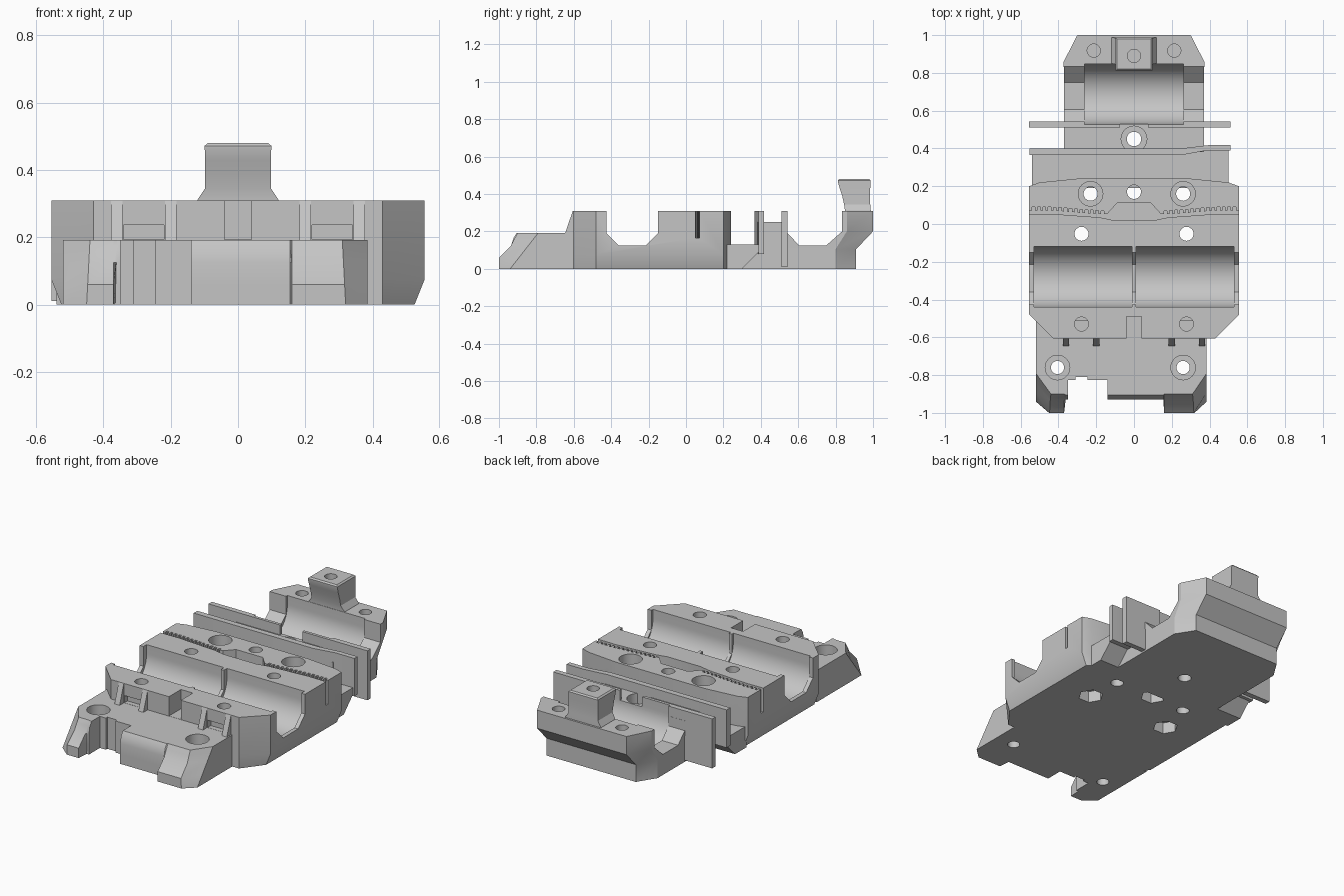
import bpy, bmesh, math

if "Cube" in bpy.data.objects:
    bpy.data.objects.remove(bpy.data.objects["Cube"])

grey = bpy.data.materials.new("plain_grey")
grey.diffuse_color = (0.56, 0.56, 0.56, 1)
grey.use_nodes = True
grey.node_tree.nodes["Principled BSDF"].inputs["Base Color"].default_value = grey.diffuse_color


def loft(name, rings):
    """Closed solid through rings of matching 3D points."""
    bm = bmesh.new()
    vs = [[bm.verts.new(p) for p in r] for r in rings]
    n = len(rings[0])
    bm.faces.new(vs[0])
    bm.faces.new(vs[-1])
    for a, b in zip(vs, vs[1:]):
        for i in range(n):
            j = (i + 1) % n
            bm.faces.new((a[i], a[j], b[j], b[i]))
    bmesh.ops.recalc_face_normals(bm, faces=bm.faces)
    me = bpy.data.meshes.new(name)
    bm.to_mesh(me)
    bm.free()
    me.materials.append(grey)
    ob = bpy.data.objects.new(name, me)
    bpy.context.collection.objects.link(ob)
    return ob


def up(name, pts, z0, z1):
    return loft(name, [[(x, y, z) for x, y in pts] for z in (z0, z1)])


def along(name, pts, x0, x1):
    return loft(name, [[(x, y, z) for y, z in pts] for x in (x0, x1)])


def box(name, x0, x1, y0, y1, z0, z1):
    return up(name, [(x0, y0), (x1, y0), (x1, y1), (x0, y1)], z0, z1)


def hole(x, y, r, z0, z1, n=32):
    return up("cutter", [(x + r * math.cos(2 * math.pi * i / n),
                          y + r * math.sin(2 * math.pi * i / n)) for i in range(n)], z0, z1)


def cradle(yc, r, x0, x1):
    """Round-bottomed bearing pocket."""
    arc = [(yc + r * math.cos(math.pi * (1 + i / 32)), 0.255 + r * math.sin(math.pi * (1 + i / 32)))
           for i in range(33)]
    return along("cutter", [(yc - r, 0.5)] + arc + [(yc + r, 0.5)], x0, x1)


def cut(ob, cutters):
    for c in cutters:
        m = ob.modifiers.new("cut", 'BOOLEAN')
        m.operation, m.solver, m.object = 'DIFFERENCE', 'EXACT', c
        bpy.context.view_layer.update()
        ev = ob.evaluated_get(bpy.context.evaluated_depsgraph_get())
        me = bpy.data.meshes.new_from_object(ev)
        ob.modifiers.clear()
        if len(me.polygons):
            ob.data = me
        bpy.data.objects.remove(c)


# front mounting plate with sloped feet and slanted corners
low = [(-.52, -.51), (-.52, -.94), (-.45, -1), (-.37, -1), (-.365, -.93),
       (.155, -.93), (.16, -1), (.32, -1), (.385, -.94), (.385, -.51)]
top = [(-.52, -.51), (-.52, -.79), (-.44, -.9), (-.37, -.9), (-.36, -.9),
       (.155, -.9), (.16, -.9), (.31, -.9), (.385, -.79), (.385, -.51)]


def plate_ring(z, foot_y, mid_y):
    t, r = z / .192, []
    for a, b in zip(low, top):
        x, y = a[0] + (b[0] - a[0]) * t, a[1] + (b[1] - a[1]) * t
        y = foot_y if a[1] == -1 else mid_y if a[1] == -.93 else y
        r.append((x, y, z))
    return r


plate = loft("front_plate", [plate_ring(*p) for p in (
    (0, -1, -.93), (.06, -1, -.93), (.125, -.935, -.93), (.165, -.915, -.922), (.192, -.9, -.905))])
cuts = [box("cutter", -.35, -.14, -1.1, -.825, -.1, .4),
        box("cutter", -.31, -.245, -.9, -.81, -.1, .4)]
for x in (-.405, .26):
    cuts += [hole(x, -.76, .035, -.1, .4), hole(x, -.76, .065, .1, .4)]
cut(plate, cuts)

# main body, lower side edges bevelled
half = [(.43, -.605), (.555, -.48), (.555, .2), (.5, .22), (.3, .24)]


def body_ring(z, w):
    r = [(min(x, w), y, z) for x, y in half]
    return r + [(-x, y, z) for x, y, z in reversed(r)]


body = loft("main_body", [body_ring(0, .525), body_ring(.075, .555), body_ring(.31, .555)])

# two bearing cradles with faceted end and middle openings
lip = [(-.425, .5), (-.425, .19), (-.36, .125), (-.215, .125), (-.15, .19), (-.15, .5)]
cuts = [cradle(-.28, .16, -.53, -.01), cradle(-.28, .16, .01, .53),
        along("cutter", lip, -.7, -.528), along("cutter", lip, .528, .7),
        along("cutter", lip, -.013, .013),
        box("cutter", -.04, .04, -.7, -.49, .193, .5)]


# toothed belt slot with a wider pocket in the centre
def slot_y(x):
    return .035 + .02 * min(1, max(0, (abs(x) - .18) / .25))


far = [(.09, .11), (.14, .055)]
for i in range(14):
    x = .16 + i * .028
    y = slot_y(x) + .017
    far += [(x, y), (x, y + .018), (x + .015, y + .018), (x + .015, y)]
far.append((.7, .073))
near = [(.11, .02), (.18, .035), (.43, .053), (.7, .05)]
side = near + far[::-1]
cuts.append(up("cutter", side + [(-x, y) for x, y in reversed(side)], .165, .5))

# body screw holes, counterbores, nut traps and strap pockets
for s in (-1, 1):
    cuts += [hole(s * .278, -.052, .037, -.1, .5), hole(s * .278, -.052, .072, -.1, .07, 6),
             hole(s * .278, -.53, .037, .16, .5),
             hole(.015 + s * .245, .16, .037, -.1, .5), hole(.015 + s * .245, .16, .065, .17, .5),
             box("cutter", min(s * .22, s * .34), max(s * .22, s * .34), -.7, -.575, .193, .237)]
cuts += [hole(0, .17, .037, -.1, .5), hole(0, .17, .072, -.1, .07, 6)]
cut(body, cuts)

# sloped ribs on the front of the body
for i, x in enumerate((-.36, -.2, .2, .36)):
    along(f"front_rib_{i + 1}", [(-.6, .18), (-.65, .18), (-.605, .31), (-.6, .31)], x - .017, x + .017)

# cable channel behind the body
along("channel_floor", [(.19, 0), (.3, 0), (.4, .1), (.4, .13), (.19, .13)], -.54, .5)
up("channel_wall", [(-.553, .365), (.25, .365), (.38, .388), (.51, .388),
                    (.51, .418), (.4, .418), (.25, .4), (-.553, .4)], .08, .31)

# rear bridge and its central screw recess
bridge = box("rear_bridge", -.37, .37, .3, .53, 0, .25)
cut(bridge, [box("cutter", -.5, .5, .2, .382, .128, .5), cradle(.688, .16, -.262, .262),
             hole(0, .45, .038, -.1, .5), hole(0, .45, .068, .19, .5)])

# thin cross plate
cross = box("cross_plate", -.555, .512, .51, .542, .01, .31)
cut(cross, [cradle(.688, .16, -.262, .262), box("cutter", -.075, .075, .4, .6, .19, .5)])

# rear bearing block with undercut back
plan_low = [(.37, .525), (.37, .8), (.3, .91)]
plan_top = [(.372, .525), (.372, .86), (.3, 1)]


def mirrored(p, z):
    return [(x, y, z) for x, y in p] + [(-x, y, z) for x, y in reversed(p)]


rear = loft("rear_block", [mirrored(plan_low, 0), mirrored(plan_low, .105),
                           mirrored(plan_top, .2), mirrored(plan_top, .31)])
rear_lip = [(.5, .5), (.5, .25), (.543, .25), (.543, .19), (.605, .125),
            (.75, .125), (.835, .2), (.835, .5)]
cut(rear, [cradle(.688, .16, -.262, .262),
           along("cutter", rear_lip, -.6, -.26), along("cutter", rear_lip, .26, .6),
           box("cutter", -.3, .3, .4, .543, .25, .5),
           hole(-.213, .918, .035, .18, .5), hole(.213, .918, .035, .18, .5)])

# raised rear post
post = loft("rear_post", [[(-w, a, z), (w, a, z), (w, b, z), (-w, b, z)] for w, a, b, z in (
    (.12, .85, .988, .3), (.12, .85, .988, .312), (.098, .845, .985, .345), (.098, .835, .985, .39),
    (.098, .822, .985, .43), (.099, .812, .987, .465), (.099, .812, .987, .472), (.09, .82, .98, .48))])
cut(post, [hole(0, .89, .035, .36, .6)])

# smooth cradles and holes, crisp edges
for ob in bpy.context.scene.objects:
    ob.select_set(True)
    bpy.context.view_layer.objects.active = ob
bpy.ops.object.shade_smooth_by_angle(angle=math.radians(25))
